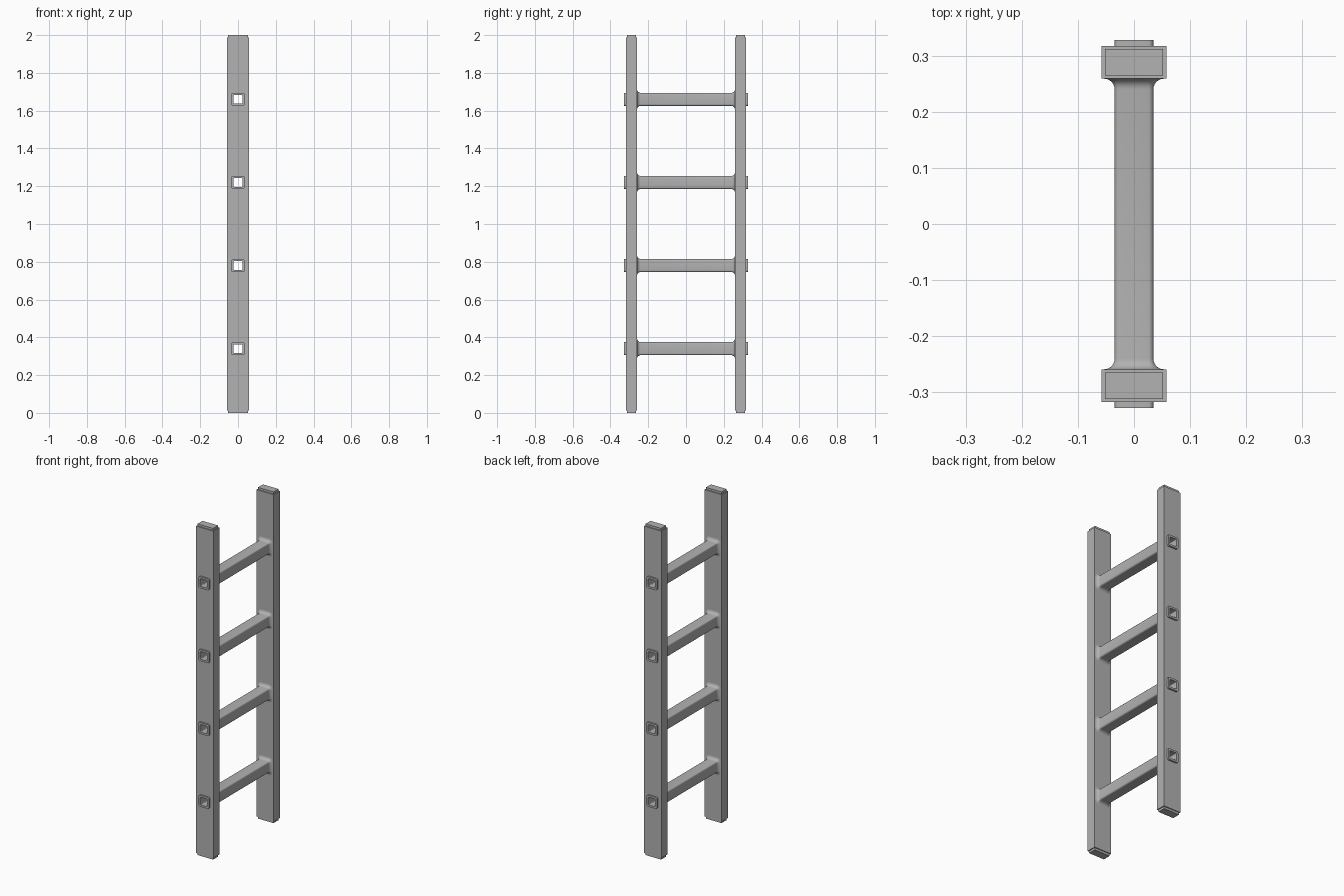
import bpy
import bmesh
import math
from mathutils import Vector

if "Cube" in bpy.data.objects:
    bpy.data.objects.remove(bpy.data.objects["Cube"])

RUNG_HEIGHTS = [0.34 + 0.44 * i for i in range(4)]
RAIL_INNER, RAIL_OUTER, RAIL_HALF_WIDTH = 0.259, 0.3175, 0.0575
RUNG_END, RUNG_HALF, RUNG_BORE = 0.3275, 0.0345, 0.023
STEP, INSET, FILLET = 0.013, 0.008, 0.019

grey = bpy.data.materials.new("plain grey")
grey.use_nodes = True
colour = (0.445, 0.445, 0.445, 1)
grey.diffuse_color = colour
grey.node_tree.nodes["Principled BSDF"].inputs["Base Color"].default_value = colour


def add_box(bm, low, high):
    verts = bmesh.ops.create_cube(bm, size=1)["verts"]
    low, high = Vector(low), Vector(high)
    for v in verts:
        v.co = (low + high) / 2 + v.co * (high - low)
    return verts


def make_object(name, bm):
    bmesh.ops.recalc_face_normals(bm, faces=bm.faces)
    mesh = bpy.data.meshes.new(name)
    bm.to_mesh(mesh)
    bm.free()
    mesh.materials.append(grey)
    obj = bpy.data.objects.new(name, mesh)
    bpy.context.collection.objects.link(obj)
    return obj


def activate(obj):
    bpy.ops.object.select_all(action="DESELECT")
    obj.select_set(True)
    bpy.context.view_layer.objects.active = obj


def rounded_square(bm, y, z, half, radius, steps=5):
    """Ring of vertices around the y axis."""
    ring = []
    for corner in range(4):
        middle = math.pi / 4 + corner * math.pi / 2
        cx = math.copysign(half - radius, math.cos(middle))
        cz = math.copysign(half - radius, math.sin(middle))
        for i in range(steps + 1):
            a = (corner + i / steps) * math.pi / 2
            ring.append(bm.verts.new((cx + radius * math.cos(a), y,
                                      z + cz + radius * math.sin(a))))
    return ring


def make_rail(name, side):
    # Upright with a small stepped block on each end
    bm = bmesh.new()
    y0, y1 = sorted((side * RAIL_INNER, side * RAIL_OUTER))
    add_box(bm, (-RAIL_HALF_WIDTH, y0, STEP), (RAIL_HALF_WIDTH, y1, 2 - STEP))
    ends = [f for f in bm.faces if abs(f.normal.z) > 0.9]
    bm.normal_update()
    ends = [f for f in bm.faces if abs(f.normal.z) > 0.9]
    for face in ends:
        up = math.copysign(STEP, face.normal.z)
        bmesh.ops.inset_individual(bm, faces=[face], thickness=INSET)
        top = bmesh.ops.extrude_discrete_faces(bm, faces=[face])["faces"][0]
        for v in top.verts:
            v.co.z += up
    rail = make_object(name, bm)

    # Holes where the hollow rungs pass through
    bm = bmesh.new()
    h = (RUNG_HALF + RUNG_BORE) / 2
    for z in RUNG_HEIGHTS:
        add_box(bm, (-h, y0 - 0.1, z - h), (h, y1 + 0.1, z + h))
    cutter = make_object("rail_hole_cutter", bm)
    cutter.hide_render = True
    cut = rail.modifiers.new("rung holes", "BOOLEAN")
    cut.operation, cut.solver, cut.object = "DIFFERENCE", "EXACT", cutter
    activate(rail)
    bpy.ops.object.modifier_apply(modifier=cut.name)
    bpy.data.objects.remove(cutter)


def make_rung(name, z):
    # Hollow rounded-square tube with flared fillets against the rails
    flare = []
    for i in range(7):
        a = i / 6 * math.pi / 2
        flare.append((RAIL_INNER - FILLET + FILLET * math.sin(a),
                      FILLET * (1 - math.cos(a))))
    half_path = flare + [(RAIL_INNER, 0), (RUNG_END, 0)]
    path = [(-y, grow) for y, grow in reversed(half_path)] + half_path
    bm = bmesh.new()
    rings = [rounded_square(bm, y, z, RUNG_HALF + g, 0.009 + g) for y, g in path]
    rings += [rounded_square(bm, y, z, RUNG_BORE, 0.004)
              for y in (RUNG_END, -RUNG_END)]
    for a, b in zip(rings, rings[1:] + rings[:1]):
        for i in range(len(a)):
            j = (i + 1) % len(a)
            bm.faces.new((a[i], a[j], b[j], b[i]))
    activate(make_object(name, bm))
    bpy.ops.object.shade_smooth_by_angle(angle=math.radians(35))


make_rail("front_rail", -1)
make_rail("back_rail", 1)
for number, height in enumerate(RUNG_HEIGHTS, 1):
    make_rung(f"rung_{number}", height)
